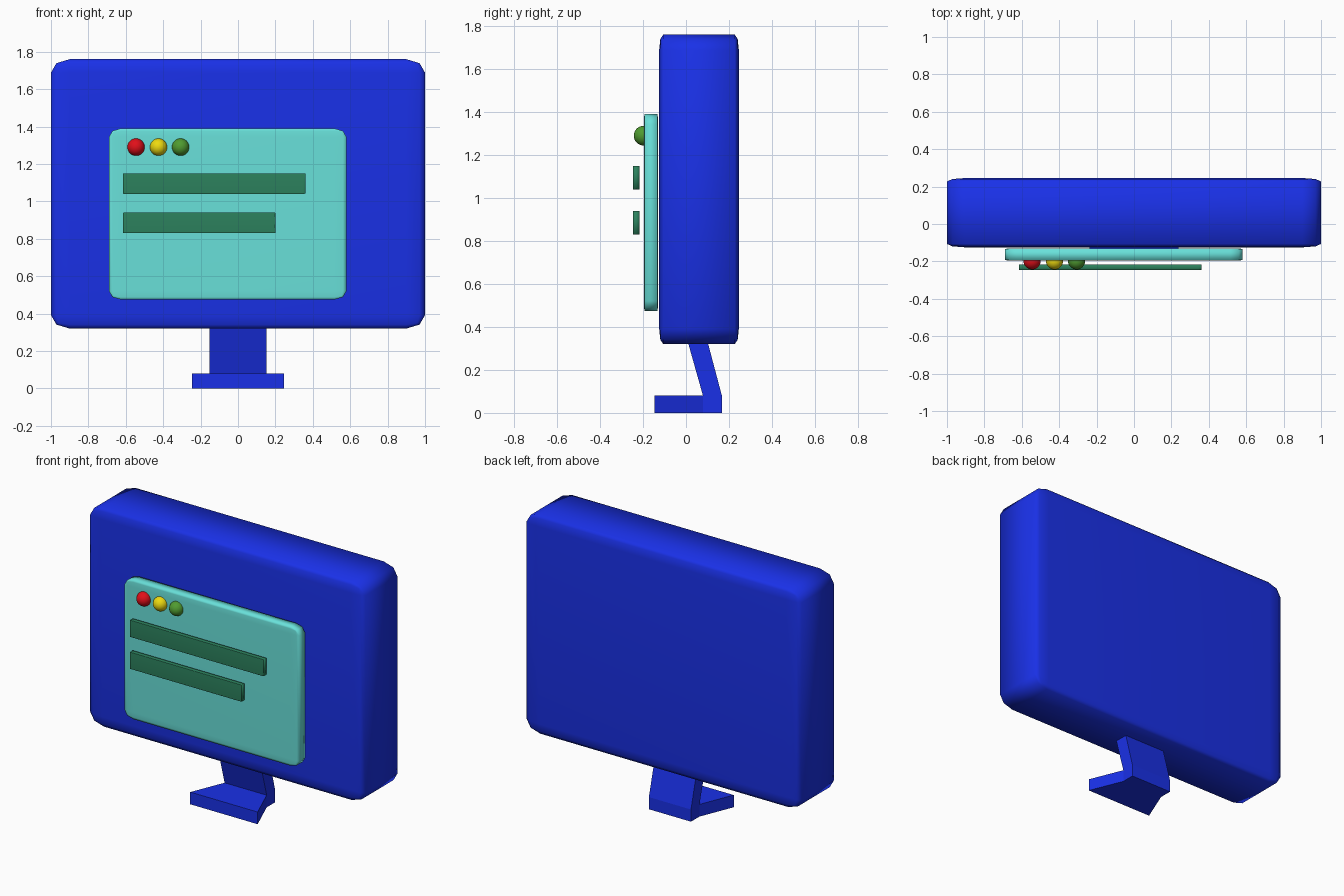
import bpy, bmesh

if "Cube" in bpy.data.objects:
    bpy.data.objects.remove(bpy.data.objects["Cube"])


def material(name, rgb):
    m = bpy.data.materials.new(name)
    m.diffuse_color = (*rgb, 1)
    m.use_nodes = True
    m.node_tree.nodes["Principled BSDF"].inputs["Base Color"].default_value = m.diffuse_color
    return m


BLUE = material("case_blue", (0.01, 0.03, 0.80))
CYAN = material("window_cyan", (0.14, 0.75, 0.70))
GREEN = material("bar_green", (0.025, 0.22, 0.11))
DOTS = [("red", -0.545, (0.75, 0.005, 0.01)),
        ("yellow", -0.425, (0.85, 0.70, 0.005)),
        ("green", -0.307, (0.08, 0.33, 0.03))]


def finish(bm, name, mat, smooth):
    bmesh.ops.recalc_face_normals(bm, faces=bm.faces)
    for f in bm.faces:
        f.smooth = smooth
    me = bpy.data.meshes.new(name)
    bm.to_mesh(me)
    bm.free()
    me.materials.append(mat)
    ob = bpy.data.objects.new(name, me)
    bpy.context.collection.objects.link(ob)
    return ob


def rounded_box(name, lo, hi, mat, ratio=0.1):
    """Bevelled unit cube stretched to its bounds, so the bevel stretches too."""
    bm = bmesh.new()
    bmesh.ops.create_cube(bm, size=2)
    bmesh.ops.bevel(bm, geom=bm.edges[:], offset=ratio, segments=2,
                    profile=0.5, affect='EDGES')
    for v in bm.verts:
        v.co = [(a + b) / 2 + c * (b - a) / 2 for a, b, c in zip(lo, hi, v.co)]
    return finish(bm, name, mat, True)


# Monitor case, on-screen window and its two bars
rounded_box("monitor_case", (-1, -0.125, 0.32), (1, 0.246, 1.76), BLUE)
rounded_box("screen_window", (-0.69, -0.196, 0.475), (0.58, -0.13, 1.39), CYAN)
rounded_box("upper_bar", (-0.615, -0.246, 1.04), (0.36, -0.217, 1.15), GREEN, 0.03)
rounded_box("lower_bar", (-0.615, -0.246, 0.83), (0.2, -0.217, 0.94), GREEN, 0.03)

# Window buttons
for colour, x, rgb in DOTS:
    bm = bmesh.new()
    bmesh.ops.create_uvsphere(bm, u_segments=32, v_segments=16, radius=0.046)
    bmesh.ops.translate(bm, verts=bm.verts, vec=(x, -0.197, 1.29))
    finish(bm, colour + "_button", material("button_" + colour, rgb), True)

# Stand: side profile (half width, y, z) with a leaning neck and flared foot
profile = [(0.153, 0.010, 0.325), (0.153, 0.079, 0.08), (0.245, -0.146, 0.08),
           (0.245, -0.146, 0), (0.153, 0.079, 0), (0.153, 0.167, 0),
           (0.153, 0.167, 0.08), (0.153, 0.102, 0.325)]
bm = bmesh.new()
left, right = ([bm.verts.new((s * w, y, z)) for w, y, z in profile] for s in (-1, 1))
for i in range(8):
    j = (i + 1) % 8
    bm.faces.new((left[i], left[j], right[j], right[i]))
for side in (left, right):
    for ids in ((0, 1, 6, 7), (1, 4, 5, 6), (1, 2, 3, 4)):
        bm.faces.new([side[i] for i in ids])
finish(bm, "stand", BLUE, False)
